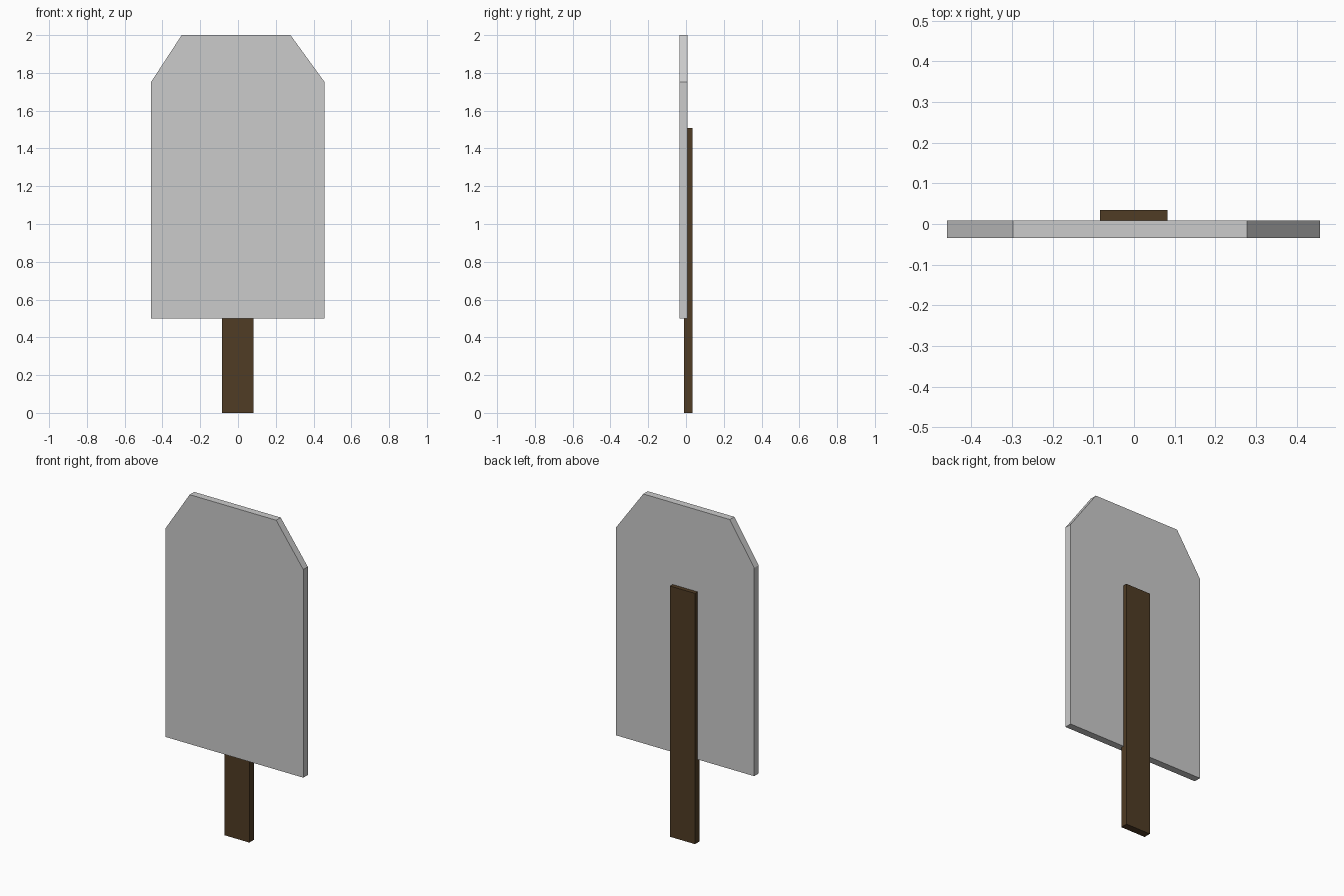
import bpy, bmesh

if "Cube" in bpy.data.objects:
    bpy.data.objects.remove(bpy.data.objects["Cube"])


def extruded_panel(name, profile, y_front, y_back):
    """Extrude an x-z outline from y_front to y_back."""
    bm = bmesh.new()
    face = bm.faces.new([bm.verts.new((x, y_front, z)) for x, z in profile])
    ext = bmesh.ops.extrude_face_region(bm, geom=[face])
    verts = [g for g in ext["geom"] if isinstance(g, bmesh.types.BMVert)]
    bmesh.ops.translate(bm, verts=verts, vec=(0, y_back - y_front, 0))
    bmesh.ops.recalc_face_normals(bm, faces=bm.faces)
    mesh = bpy.data.meshes.new(name)
    bm.to_mesh(mesh)
    bm.free()
    obj = bpy.data.objects.new(name, mesh)
    bpy.context.collection.objects.link(obj)
    return obj


# Board with clipped, slightly uneven top corners
extruded_panel("sign_board",
               [(-0.46, 0.5), (0.458, 0.5), (0.458, 1.752),
                (0.278, 2.0), (-0.298, 2.0), (-0.46, 1.752)],
               -0.034, 0.009)

# Wooden stake, partly sunk into the back of the board
stake = extruded_panel("stake",
                       [(-0.084, 0), (0.082, 0), (0.082, 1.508), (-0.084, 1.508)],
                       -0.01, 0.034)
wood = bpy.data.materials.new("dark_wood")
wood.diffuse_color = (0.08, 0.045, 0.018, 1)
wood.use_nodes = True
wood.node_tree.nodes["Principled BSDF"].inputs["Base Color"].default_value = wood.diffuse_color
stake.data.materials.append(wood)
